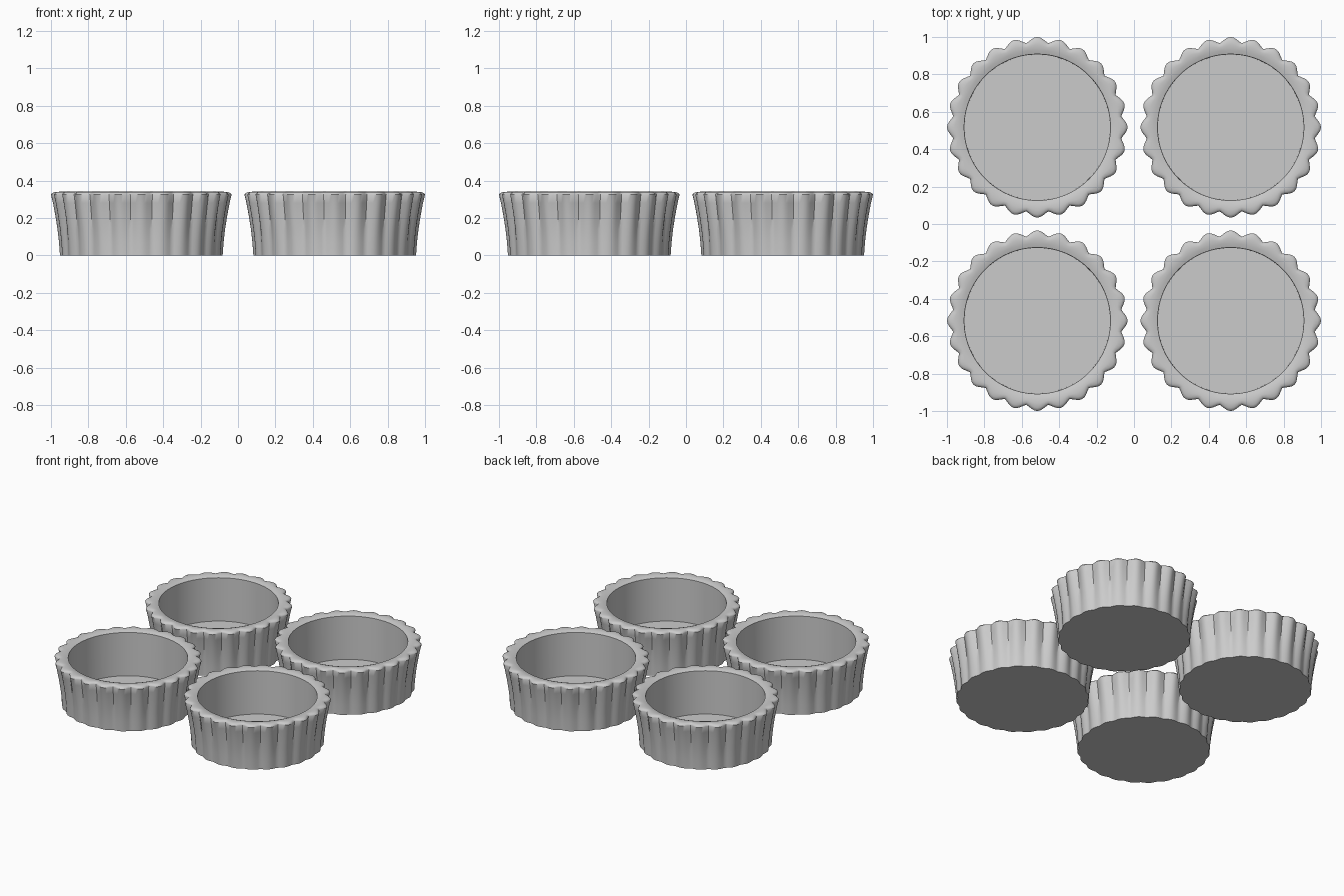
import bpy, bmesh, math

cube = bpy.data.objects.get("Cube")
if cube:
    bpy.data.objects.remove(cube)

LOBES, STEPS = 24, 8
COUNT = LOBES * STEPS
CENTRE = 0.517

grey = bpy.data.materials.new("plain grey")
grey.use_nodes = True
colour = (0.6, 0.6, 0.6, 1)
grey.diffuse_color = colour
grey.node_tree.nodes["Principled BSDF"].inputs["Base Color"].default_value = colour

# Profile from outer base over the rim to the inner floor: radius, height, flute depth
PROFILE = [
    (0.435, 0.0, 0.011), (0.440, 0.07, 0.014), (0.448, 0.14, 0.018),
    (0.459, 0.21, 0.022), (0.472, 0.28, 0.026), (0.483, 0.325, 0.030),
    (0.478, 0.332, 0.029), (0.466, 0.338, 0.024), (0.440, 0.340, 0.010),
    (0.412, 0.337, 0.0), (0.391, 0.330, 0.0), (0.389, 0.018, 0.0),
]


def ring(bm, radius, z, depth):
    verts = []
    for i in range(COUNT):
        a = 2 * math.pi * i / COUNT
        # Rounded lobes meeting in narrow valleys
        wave = 0.6 * abs(math.cos(a * LOBES / 2)) + 0.4 * (0.5 + 0.5 * math.cos(a * LOBES))
        r = radius - depth * (1 - wave)
        verts.append(bm.verts.new((r * math.cos(a), r * math.sin(a), z)))
    return verts


def fluted_cup_mesh():
    bm = bmesh.new()
    rings = [ring(bm, *p) for p in PROFILE]
    for low, high in zip(rings, rings[1:]):
        for i in range(COUNT):
            j = (i + 1) % COUNT
            bm.faces.new((low[i], low[j], high[j], high[i]))
    bm.faces.new(rings[-1])
    bm.faces.new(rings[0][::-1])
    bmesh.ops.recalc_face_normals(bm, faces=bm.faces[:])
    mesh = bpy.data.meshes.new("fluted_cup")
    bm.to_mesh(mesh)
    bm.free()
    mesh.materials.append(grey)
    return mesh


# Four matching cups in a square
cup = fluted_cup_mesh()
bpy.ops.object.select_all(action="DESELECT")
for side, sx in (("right", -1), ("left", 1)):
    for end, sy in (("front", -1), ("back", 1)):
        obj = bpy.data.objects.new(f"cup_{end}_{side}", cup.copy())
        obj.location = (sx * CENTRE, sy * CENTRE, 0)
        bpy.context.collection.objects.link(obj)
        obj.select_set(True)
        bpy.context.view_layer.objects.active = obj
bpy.ops.object.shade_smooth_by_angle(angle=math.radians(40))
